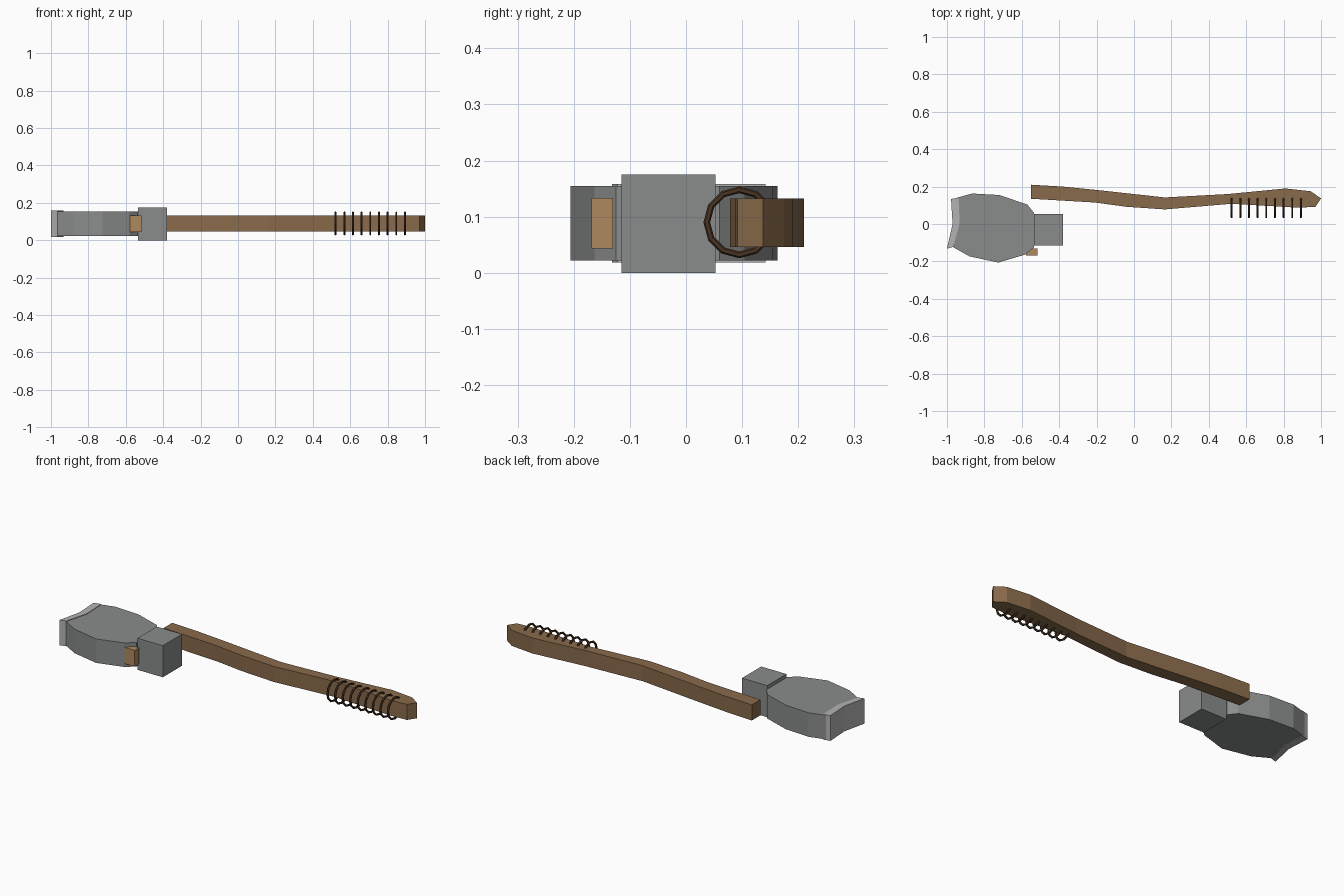
import bpy, bmesh, math

if "Cube" in bpy.data.objects:
    bpy.data.objects.remove(bpy.data.objects["Cube"])


def paint(obj, name, rgb):
    mat = bpy.data.materials.get(name) or bpy.data.materials.new(name)
    mat.diffuse_color = (*rgb, 1)
    mat.use_nodes = True
    mat.node_tree.nodes["Principled BSDF"].inputs["Base Color"].default_value = mat.diffuse_color
    obj.data.materials.append(mat)


def prism(name, outline, z0, z1, mat):
    """Extrude a plan-view outline from z0 up to z1."""
    bm = bmesh.new()
    face = bm.faces.new([bm.verts.new((x, y, z0)) for x, y in outline])
    out = bmesh.ops.extrude_face_region(bm, geom=[face])
    for v in out["geom"]:
        if isinstance(v, bmesh.types.BMVert):
            v.co.z = z1
    bmesh.ops.recalc_face_normals(bm, faces=bm.faces)
    mesh = bpy.data.meshes.new(name)
    bm.to_mesh(mesh)
    bm.free()
    obj = bpy.data.objects.new(name, mesh)
    bpy.context.collection.objects.link(obj)
    paint(obj, *mat)
    return obj


def rect(x0, x1, y0, y1):
    return [(x0, y0), (x1, y0), (x1, y1), (x0, y1)]


STEEL = ("steel", (0.25, 0.265, 0.258))
EDGE = ("bright_edge", (0.45, 0.45, 0.45))
WOOD = ("wood", (0.25, 0.145, 0.07))
WEDGE = ("pale_wood", (0.42, 0.25, 0.115))
CORD = ("cord", (0.07, 0.035, 0.018))

# Curved wooden handle
prism("handle", [
    (-0.55, 0.21), (-0.38, 0.20), (-0.20, 0.182), (0.165, 0.142),
    (0.50, 0.16), (0.81, 0.19), (0.945, 0.175), (1.0, 0.137),
    (0.97, 0.092), (0.88, 0.087), (0.52, 0.108), (0.165, 0.078),
    (-0.04, 0.092), (-0.21, 0.115), (-0.55, 0.135)], 0.046, 0.132, WOOD)

# Head body with rounded cheeks and a hollow front
prism("axe_head", [
    (-0.97, 0.134), (-0.865, 0.163), (-0.72, 0.155), (-0.57, 0.104),
    (-0.535, 0.06), (-0.535, -0.125), (-0.58, -0.163), (-0.725, -0.206),
    (-0.88, -0.173), (-0.965, -0.125), (-0.94, 0.01)], 0.022, 0.155, STEEL)

# Bright cutting edge, a hair thicker than the head
prism("cutting_edge", [
    (-0.978, 0.133), (-0.938, 0.142), (-0.932, 0.005), (-0.966, -0.122),
    (-1.0, -0.132), (-0.97, 0.0)], 0.018, 0.158, EDGE)

# Square poll block behind the head and small wooden wedge
prism("poll_block", rect(-0.535, -0.38, -0.115, 0.053), 0.0, 0.175, STEEL)
prism("wedge", rect(-0.577, -0.515, -0.168, -0.13), 0.043, 0.133, WEDGE)

# Cord rings around the grip
for i in range(9):
    bpy.ops.mesh.primitive_torus_add(
        major_segments=12, minor_segments=6, major_radius=0.058, minor_radius=0.006,
        location=(0.522 + i * 0.0463, 0.095, 0.09), rotation=(0, math.pi / 2, 0))
    ring = bpy.context.object
    ring.name = f"grip_ring_{i + 1}"
    paint(ring, *CORD)
